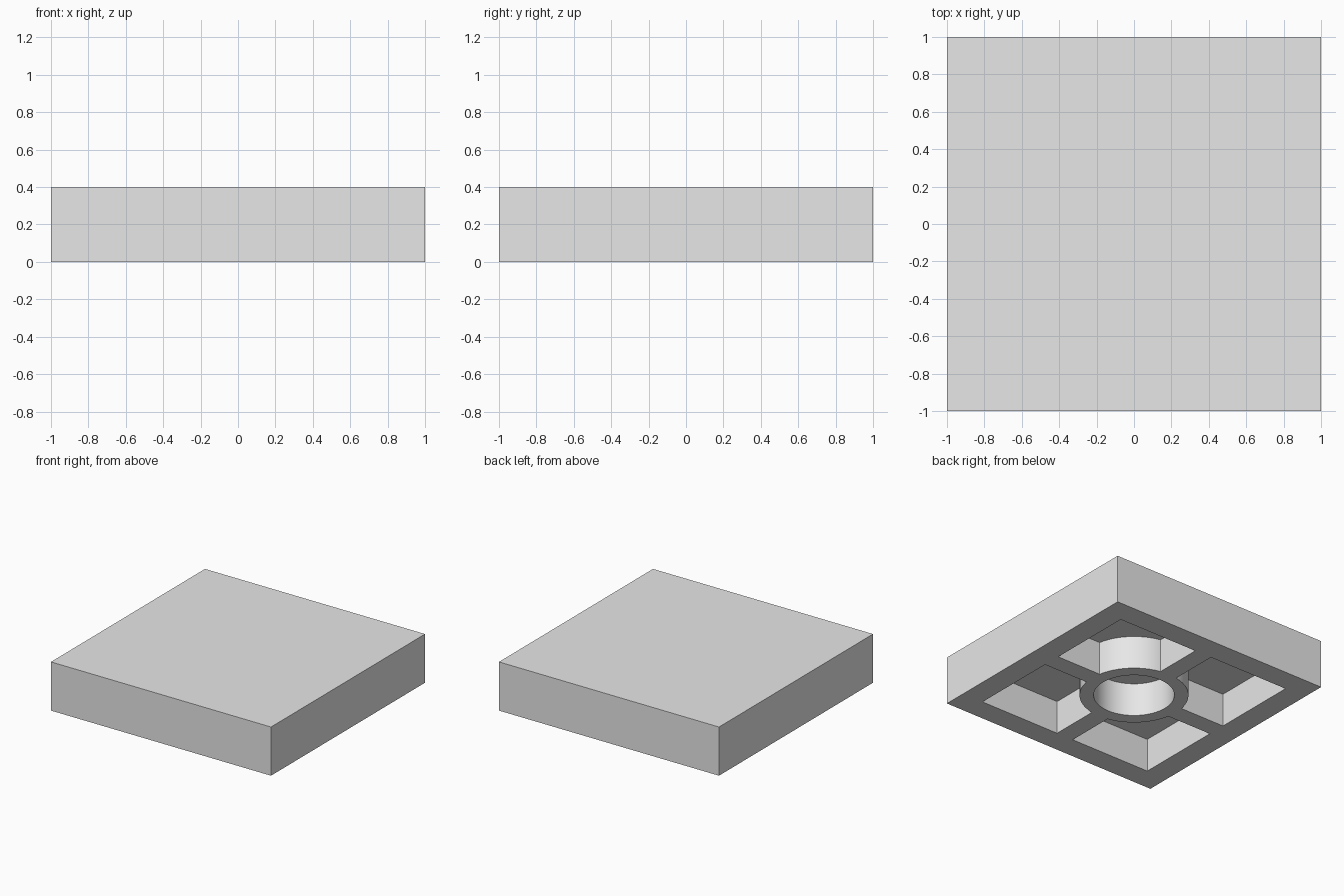
import bpy

if "Cube" in bpy.data.objects:
    bpy.data.objects.remove(bpy.data.objects["Cube"], do_unlink=True)

HEIGHT = 0.4
DEPTH = 0.275        # depth of the recesses in the underside
INNER = 0.81         # inner face of the outer wall
RIB = 0.077          # half the rib thickness
TUBE, BORE = 0.41, 0.304

grey = bpy.data.materials.new("light grey")
grey.use_nodes = True
colour = (0.8, 0.8, 0.8, 1)
grey.diffuse_color = colour
grey.node_tree.nodes["Principled BSDF"].inputs["Base Color"].default_value = colour


def box(name, low, high):
    centre = [(a + b) / 2 for a, b in zip(low, high)]
    bpy.ops.mesh.primitive_cube_add(size=1, location=centre)
    obj = bpy.context.object
    obj.name = name
    obj.scale = [b - a for a, b in zip(low, high)]
    bpy.ops.object.transform_apply(location=True, rotation=False, scale=True)
    return obj


def cylinder(name, radius, low, high):
    bpy.ops.mesh.primitive_cylinder_add(vertices=64, radius=radius, depth=high - low,
                                        location=(0, 0, (low + high) / 2))
    obj = bpy.context.object
    obj.name = name
    return obj


def cut(target, cutter):
    """Subtract the cutter from the target, then remove the cutter."""
    cutter.hide_render = True
    bpy.context.view_layer.objects.active = target
    mod = target.modifiers.new("cut", "BOOLEAN")
    mod.operation = "DIFFERENCE"
    mod.solver = "EXACT"
    mod.object = cutter
    bpy.ops.object.modifier_apply(modifier=mod.name)
    bpy.data.objects.remove(cutter, do_unlink=True)


# Solid square tile
tile = box("tile", (-1, -1, 0), (1, 1, HEIGHT))
tile.data.materials.append(grey)

# Four corner pockets, leaving a cross of ribs and the outside of the tube
for sx in (-1, 1):
    for sy in (-1, 1):
        xs = sorted((sx * RIB, sx * INNER))
        ys = sorted((sy * RIB, sy * INNER))
        pocket = box("pocket_cutter", (xs[0], ys[0], -0.1), (xs[1], ys[1], DEPTH))
        cut(pocket, cylinder("tube_core", TUBE, -0.2, HEIGHT))
        cut(tile, pocket)

# Bore of the central tube
cut(tile, cylinder("bore_cutter", BORE, -0.1, DEPTH))

# One colour throughout, smooth only around the tube
tile.data.materials.clear()
tile.data.materials.append(grey)
for face in tile.data.polygons:
    face.material_index = 0
bpy.ops.object.select_all(action="DESELECT")
tile.select_set(True)
bpy.context.view_layer.objects.active = tile
bpy.ops.object.shade_smooth_by_angle()
